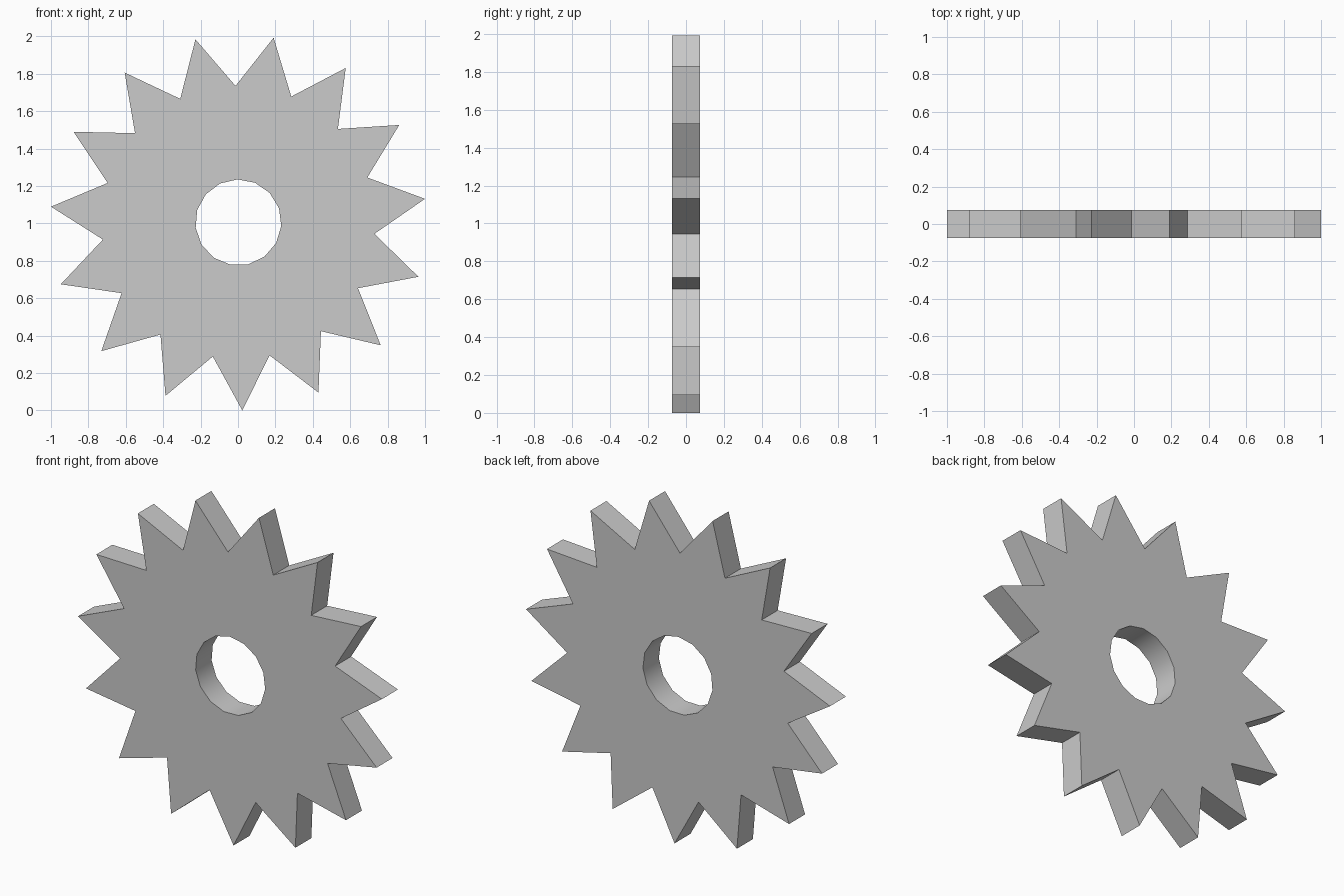
import bpy, bmesh
from math import sin, cos, radians

if "Cube" in bpy.data.objects:
    bpy.data.objects.remove(bpy.data.objects["Cube"])

TEETH = 15
STEP = 360 / TEETH
CX, CZ = 0.002, 1.0055
R_TIP, R_VALLEY, R_HOLE = 1.0055, 0.73, 0.23
HALF = 0.075            # half thickness
START = 91.2            # angle of the first valley


def ring(bm, radius, offset):
    """One ring of points on the front plane."""
    verts = []
    for i in range(TEETH):
        a = radians(START + offset + i * STEP)
        verts.append(bm.verts.new((CX + radius * cos(a), -HALF, CZ + radius * sin(a))))
    return verts


# Front of the blade: one five-sided sector per tooth around the open bore
bm = bmesh.new()
hole = ring(bm, R_HOLE, 0)
valley = ring(bm, R_VALLEY, 0)
tip = ring(bm, R_TIP, STEP / 2)
for i in range(TEETH):
    j = (i + 1) % TEETH
    bm.faces.new((hole[i], valley[i], tip[i], valley[j], hole[j]))

# Thickness: extrude the front straight back
res = bmesh.ops.extrude_face_region(bm, geom=bm.faces[:], use_keep_orig=True)
back = [g for g in res["geom"] if isinstance(g, bmesh.types.BMVert)]
bmesh.ops.translate(bm, verts=back, vec=(0, 2 * HALF, 0))
bmesh.ops.recalc_face_normals(bm, faces=bm.faces[:])

mesh = bpy.data.meshes.new("toothed_wheel")
bm.to_mesh(mesh)
bm.free()
wheel = bpy.data.objects.new("toothed_wheel", mesh)
bpy.context.collection.objects.link(wheel)

# Smooth bore, sharp teeth
bpy.context.view_layer.objects.active = wheel
wheel.select_set(True)
bpy.ops.object.shade_smooth_by_angle(angle=radians(30))
